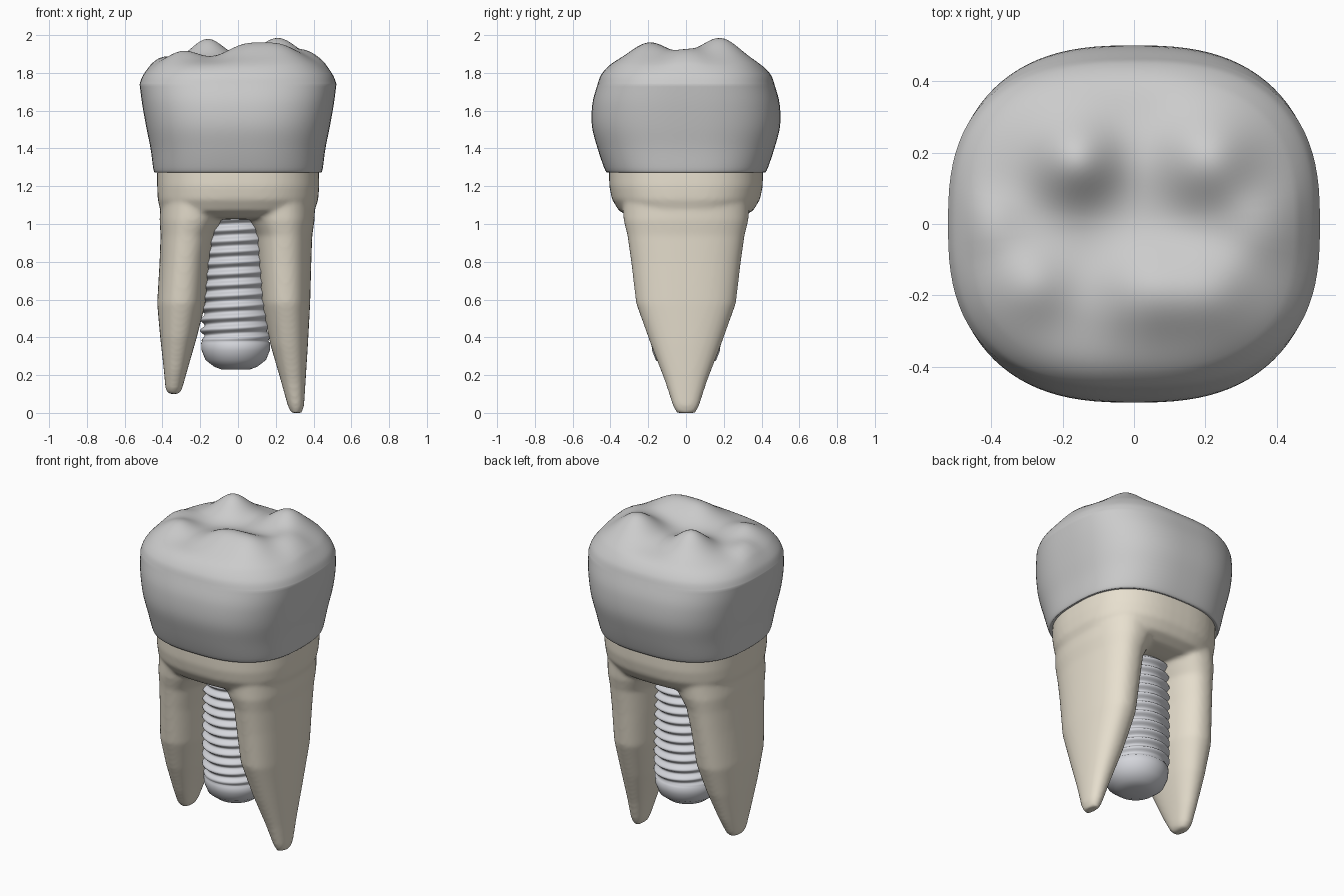
import bpy, bmesh
from math import cos, sin, pi, tau, exp, copysign

if "Cube" in bpy.data.objects:
    bpy.data.objects.remove(bpy.data.objects["Cube"])


def outline(cx, rx, ry, n, count):
    """Superellipse points around (cx, 0)."""
    def p(v):
        return copysign(abs(v) ** (2 / n), v)
    return [(cx + rx * p(cos(tau * i / count)), ry * p(sin(tau * i / count)))
            for i in range(count)]


def loft(bm, rings):
    """Skin closed rings of 3D points and cap both ends."""
    vs = [[bm.verts.new(p) for p in r] for r in rings]
    m = len(vs[0])
    for a, b in zip(vs, vs[1:]):
        for i in range(m):
            j = (i + 1) % m
            bm.faces.new((a[i], a[j], b[j], b[i]))
    bm.faces.new(vs[0][::-1])
    bm.faces.new(vs[-1])


def finish(bm, name, color):
    bmesh.ops.recalc_face_normals(bm, faces=bm.faces)
    me = bpy.data.meshes.new(name)
    bm.to_mesh(me)
    bm.free()
    ob = bpy.data.objects.new(name, me)
    bpy.context.collection.objects.link(ob)
    mat = bpy.data.materials.new(name + "_material")
    mat.diffuse_color = (*color, 1)
    mat.use_nodes = True
    mat.node_tree.nodes["Principled BSDF"].inputs["Base Color"].default_value = mat.diffuse_color
    me.materials.append(mat)
    for f in me.polygons:
        f.use_smooth = True
    return ob


def curve(points, t):
    """Smooth (Catmull-Rom) sample of a list of tuples, t in 0..1."""
    u = t * (len(points) - 1)
    i = min(int(u), len(points) - 2)
    f = u - i
    a, b, c, d = (points[max(0, min(len(points) - 1, i + k))] for k in (-1, 0, 1, 2))
    return [q + .5 * f * (r - p + f * (2 * p - 5 * q + 4 * r - s + f * (3 * (q - r) + s - p)))
            for p, q, r, s in zip(a, b, c, d)]


# Crown: lofted wall, then a chewing surface with cusps
cusps = [(-.16, .18, .115, .085), (.21, .18, .12, .10), (.03, -.19, .075, .095),
         (.22, -.19, .08, .10), (-.29, -.17, .055, .08), (.36, 0, .05, .08),
         (-.40, 0, .03, .06)]


def cusp_height(x, y):
    return sum(a * exp(-((x - cx) ** 2 + (y - cy) ** 2) / (2 * s * s)) for cx, cy, a, s in cusps)


wall = [(1.275, .435, .41), (1.285, .447, .428), (1.40, .463, .468), (1.52, .487, .498),
        (1.64, .508, .495), (1.74, .521, .468)]
dome = [(1, 1.74), (.965, 1.785), (.89, 1.825), (.78, 1.85), (.6, 1.862), (.4, 1.865),
        (.2, 1.865), (.02, 1.865)]
N = 96
rings = []
for k in range(26):
    z, rx, ry = curve(wall, k / 25)
    rings.append([(x, y, z) for x, y in outline(0, rx, ry, 2.65, N)])
for k in range(1, 43):
    s, z = curve(dome, k / 42)
    fade = min(1, (1 - s) / .12)
    rings.append([(x, y, z + fade * cusp_height(x, y))
                  for x, y in outline(0, .521 * s, .468 * s, 2.65, N)])
bm = bmesh.new()
loft(bm, rings)
finish(bm, "crown", (.90, .90, .88))

# Root trunk and two roots, fused by remeshing; sections are (z, x min, x max, half depth)
trunk = [(1.30, -.428, .428, .408), (1.20, -.428, .43, .406), (1.13, -.425, .425, .392),
         (1.07, -.41, .405, .355), (1.035, -.39, .37, .29), (1.025, -.30, .28, .2)]
left_root = [(1.15, -.41, .0, .34), (1.02, -.415, -.075, .325), (.94, -.41, -.125, .305),
             (.80, -.415, -.15, .285), (.58, -.428, -.172, .255), (.40, -.412, -.218, .195),
             (.22, -.392, -.27, .12), (.13, -.384, -.295, .075), (.10, -.37, -.31, .05)]
right_root = [(1.15, .0, .41, .34), (1.02, .055, .405, .33), (.94, .095, .393, .31),
              (.80, .105, .388, .29), (.58, .125, .382, .264), (.36, .172, .37, .185),
              (.17, .227, .358, .112), (.04, .263, .35, .07), (.0, .28, .338, .05)]
bm = bmesh.new()
for sections, n in ((trunk, 2.6), (left_root, 2.3), (right_root, 2.3)):
    loft(bm, [[(x, y, z) for x, y in outline((a + b) / 2, (b - a) / 2, d, n, 64)]
              for z, a, b, d in sections])
roots = finish(bm, "roots", (.80, .74, .62))
mod = roots.modifiers.new("fuse", 'REMESH')
mod.mode = 'VOXEL'
mod.voxel_size = .012
mod.use_smooth_shade = True
mod = roots.modifiers.new("soften", 'SMOOTH')
mod.factor = .5
mod.iterations = 8

# Implant screw: helical thread on a shaft with a blunt rounded end
pitch = .058
tip = [(.23, .01), (.23, .075), (.245, .115), (.28, .16), (.33, .18), (.37, .183)]
rings = [[(-.012 + r * cos(tau * i / 64), r * sin(tau * i / 64), z) for i in range(64)]
         for z, r in tip]
for k in range(1, 107):
    z = .37 + k * .0068
    ring = []
    for i in range(64):
        a = tau * i / 64
        amp = .013 * min(1, k / 6)
        r = .177 + amp * cos(tau * z / pitch - a)
        ring.append((-.012 + r * cos(a), r * sin(a), z))
    rings.append(ring)
bm = bmesh.new()
loft(bm, rings)
screw = finish(bm, "implant_screw", (.66, .67, .71))
